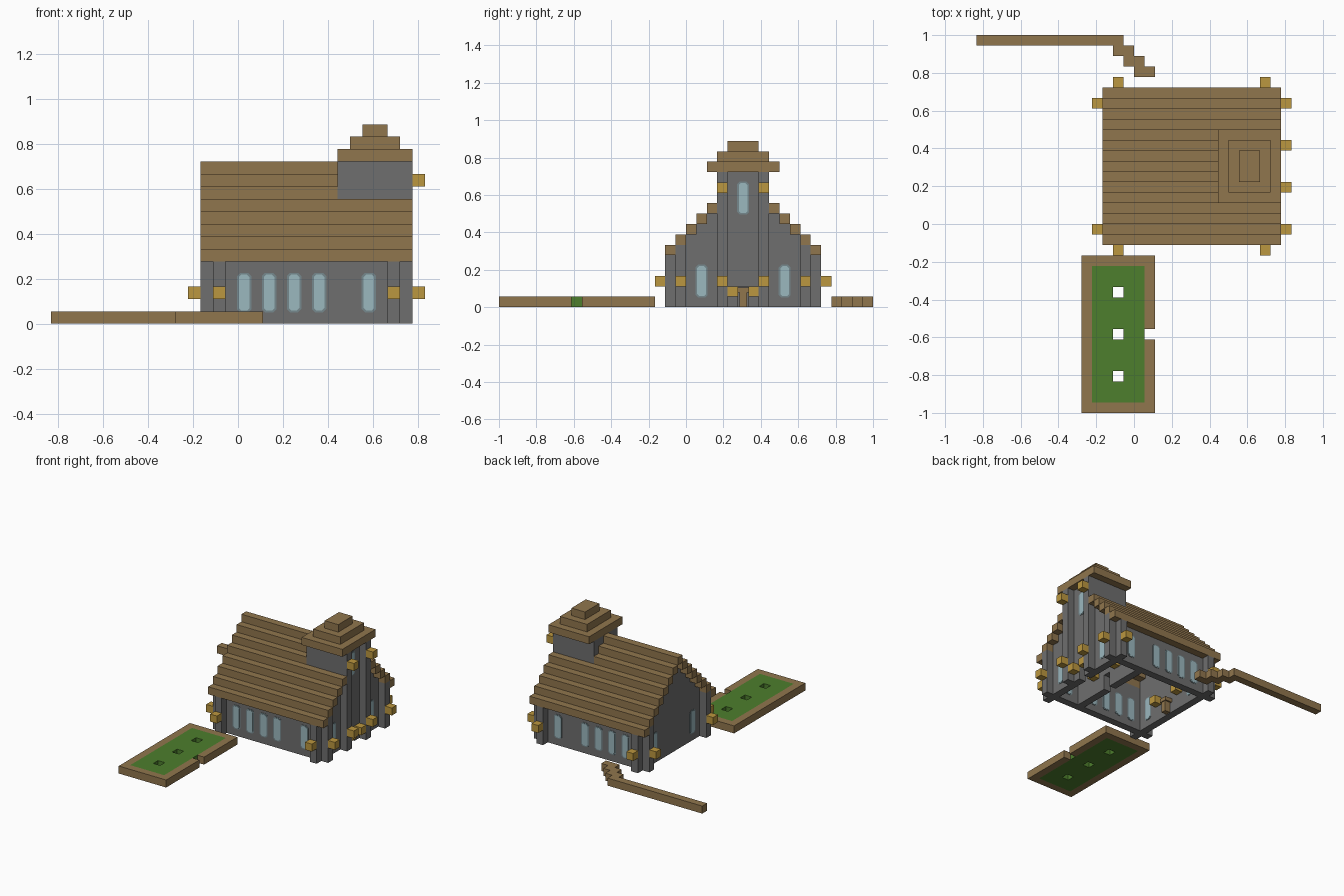
import bpy
import bmesh
from mathutils import Matrix, Vector

U = 1 / 18          # edge length of one building block
MID = 5.5           # ridge line of the house, in blocks

if "Cube" in bpy.data.objects:
    bpy.data.objects.remove(bpy.data.objects["Cube"])


def material(name, r, g, b):
    mat = bpy.data.materials.new(name)
    mat.use_nodes = True
    mat.diffuse_color = (r, g, b, 1)
    shader = mat.node_tree.nodes["Principled BSDF"]
    shader.inputs["Base Color"].default_value = (r, g, b, 1)
    shader.inputs["Roughness"].default_value = 0.9
    return mat


WOOD = material("brown wood", .28, .18, .075)
STONE = material("grey stone", .156, .156, .156)
GRASS = material("green grass", .075, .21, .026)
GOLD = material("gold lamp", .5, .31, .05)
GLASS = material("pale glass", .33, .48, .52)
RIM = material("grey blue rim", .18, .25, .27)


def finish(name, bm, mat):
    mesh = bpy.data.meshes.new(name)
    bm.to_mesh(mesh)
    bm.free()
    mesh.materials.append(mat)
    obj = bpy.data.objects.new(name, mesh)
    bpy.context.collection.objects.link(obj)


def blocks(name, mat, boxes):
    """One object from boxes given as (x0, x1, y0, y1, z0, z1) in blocks."""
    bm = bmesh.new()
    for x0, x1, y0, y1, z0, z1 in boxes:
        size = Vector((x1 - x0, y1 - y0, z1 - z0)) * U
        centre = Vector((x0 + x1, y0 + y1, z0 + z1)) * U / 2
        bmesh.ops.create_cube(bm, size=1, matrix=Matrix.Translation(centre) @ Matrix.Diagonal(size).to_4x4())
    finish(name, bm, mat)


def both(box):
    """A box and its reflection across the ridge line."""
    x0, x1, y0, y1, z0, z1 = box
    return [box, (x0, x1, 2 * MID - y1, 2 * MID - y0, z0, z1)]


def cube(x, y, z):
    return (x, x + 1, y, y + 1, z, z + 1)


def panes(name, mat, spots, half_w, half_h, cut, thick):
    """Chamfered plates; each spot is (across, plane, mid_z, axis) in blocks."""
    bm = bmesh.new()
    corner = [(half_w, half_h - cut), (half_w - cut, half_h)]
    outline = corner + [(-a, b) for a, b in reversed(corner)]
    outline += [(-a, -b) for a, b in outline]
    for across, plane, mid_z, axis in spots:
        rings = []
        for depth in (-thick, thick):
            ring = []
            for a, b in outline:
                p = (across + a, plane + depth) if axis == "y" else (plane + depth, across + a)
                ring.append(bm.verts.new((p[0] * U, p[1] * U, (mid_z + b) * U)))
            rings.append(ring)
            bm.faces.new(ring)
        for i in range(len(outline)):
            j = (i + 1) % len(outline)
            bm.faces.new((rings[0][i], rings[0][j], rings[1][j], rings[1][i]))
    bmesh.ops.recalc_face_normals(bm, faces=bm.faces)
    finish(name, bm, mat)


def gable(x, tower, door):
    """Stepped end wall, one column per block, with optional tower and doorway."""
    walls = []
    for j in range(11):
        top = 13 if tower and 3 <= j <= 7 else 7 + min(j, 10 - j)
        walls.append((x, x + 1, j, j + 1, 2 if door and j == 5 else 0, top))
    return walls


# Walls
blocks("side_walls", STONE, both((-2, 13, -1, 0, 0, 6)))
blocks("rear_gable", STONE, gable(-2, False, False))
blocks("entrance_gable", STONE, gable(12, True, True))
blocks("partition_wall", STONE, gable(8, True, True))
blocks("tower_sides", STONE, both((9, 12, 3, 4, 9, 13)))

# Buttresses
pillars = []
for x in (-2, 12):
    pillars += both((x, x + 1, -2, -1, 0, 5))
for x in (-3, 13):
    pillars += both((x, x + 1, -1, 0, 0, 6))
pillars += both((13, 14, 3, 4, 0, 13))
blocks("buttresses", STONE, pillars)

# Stepped roof, shortened where the tower passes through
roof = []
for i in range(7):
    roof += both((-3, 14 if i < 5 else 8, i - 2, i - 1, 5 + i, 6 + i))
roof.append((-3, 8, 5, 6, 12, 13))
blocks("main_roof", WOOD, roof)

# Tower cap
blocks("tower_roof", WOOD, [(8 + i, 14 - i, 2 + i, 9 - i, 13 + i, 14 + i) for i in range(3)])

# Lamps outside and inside
lamps = []
for x in (-2, 12):
    lamps += both(cube(x, -3, 2))
for x in (-4, 14):
    lamps += both(cube(x, -1, 2))
for z in (2, 11):
    lamps += both(cube(14, 3, z))
lamps += both(cube(13, 4, 1))
for x in (-1, 7, 9):
    lamps += both(cube(x, 3, 2))
blocks("lamps", GOLD, lamps)

# Altar facing the doorway
blocks("altar", WOOD, [(-.9, -.1, 5.15, 5.85, 0, 1.4), (-1, 0, 4.95, 6.05, 1.4, 1.9)])

# Windows
spots = []
for x in (0, 2, 4, 6, 10):
    for plane in (-1, 0, 11, 12):
        spots.append((x + .5, plane, 2.5, "y"))
for y in (1.5, 9.5):
    for plane in (-2, -1, 12, 13):
        spots.append((y, plane, 2.5, "x"))
spots.append((MID, 13, 10.5, "x"))
panes("window_rims", RIM, spots, .58, 1.58, .25, .04)
panes("window_glass", GLASS, spots, .42, 1.45, .2, .07)

# Garden bed with a gap in the border and three planting holes
blocks("garden_border", WOOD, [
    (-5, -4, -18, -3, 0, 1), (-4, 1, -18, -17, 0, 1), (-4, 1, -4, -3, 0, 1),
    (1, 2, -18, -11, 0, 1), (1, 2, -10, -3, 0, 1)])
lawn = [(-4, -2, -17, -4, 0, 1), (-1, 1, -17, -4, 0, 1)]
lawn += [(-2, -1, a, b, 0, 1) for a, b in ((-17, -15), (-14, -11), (-10, -7), (-6, -4))]
blocks("garden_lawn", GRASS, lawn)

# Low garden wall ending in diagonal steps
blocks("low_wall", WOOD, [(-15, -1, 17, 18, 0, 1)]
       + [(i - 2, i, 16 - i, 17 - i, 0, 1) for i in range(3)])
